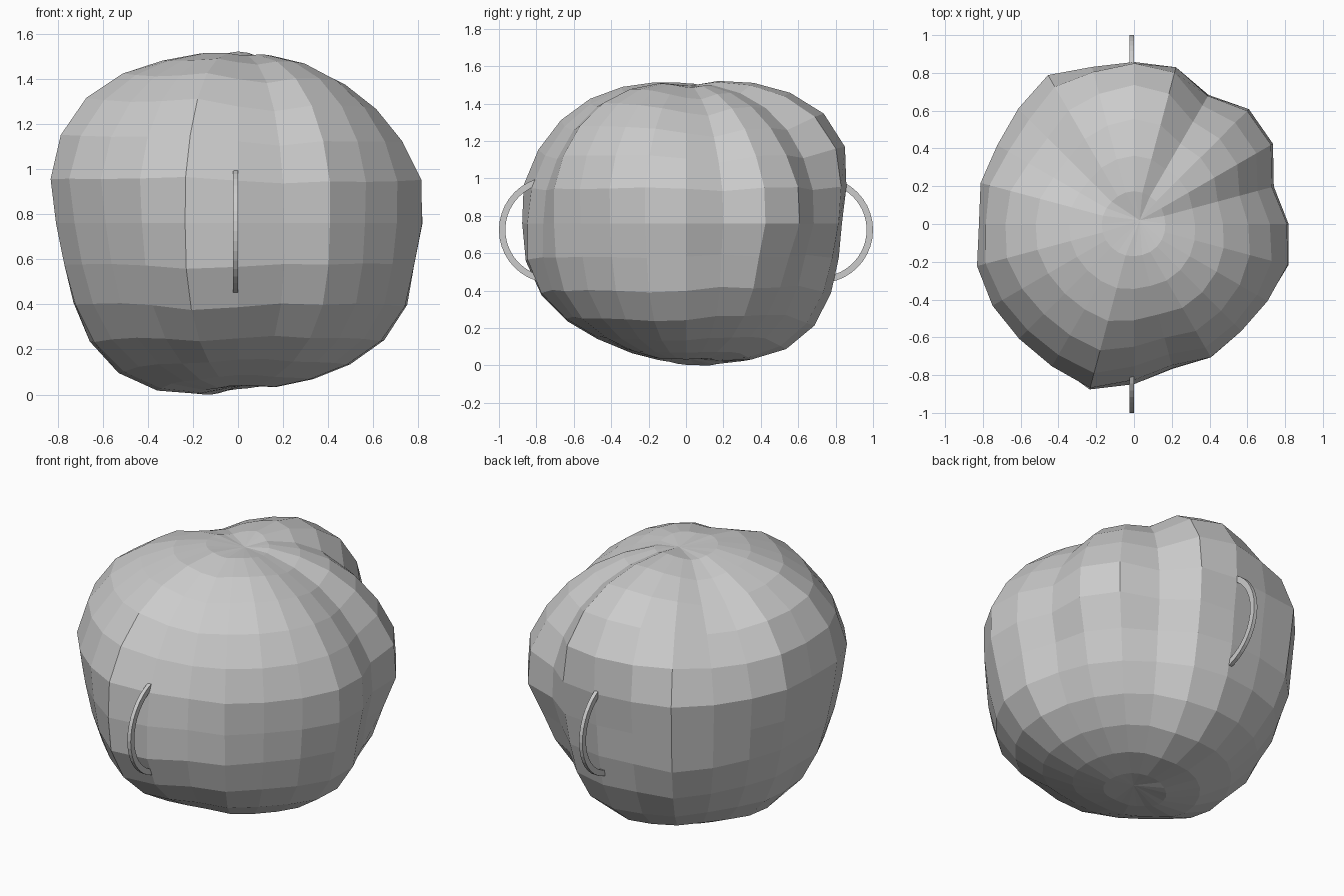
import bpy, bmesh
from math import sin, cos, pi, radians

if "Cube" in bpy.data.objects:
    bpy.data.objects.remove(bpy.data.objects["Cube"])

# Radii of eight upright profiles (right, then every 45 deg towards the back),
# each from elevation -90 to 90 in 15 degree steps
PROFILES = [
    [.72, .75, .775, .82, .85, .805, .825, .84, .79, .77, .745, .75, .735],
    [.72, .745, .77, .78, .79, .79, .86, .87, .83, .81, .78, .76, .735],
    [.72, .76, .825, .875, .85, .81, .80, .85, .93, .90, .84, .785, .735],
    [.72, .79, .83, .85, .87, .88, .88, .93, .89, .82, .78, .76, .735],
    [.72, .785, .84, .86, .825, .795, .81, .86, .89, .87, .80, .775, .735],
    [.72, .76, .785, .81, .82, .81, .83, .89, .88, .85, .81, .78, .735],
    [.72, .74, .75, .80, .87, .90, .88, .88, .86, .85, .81, .775, .735],
    [.72, .745, .765, .80, .82, .79, .78, .81, .82, .82, .80, .77, .735],
]
# Plan outline radius every 15 degrees
OUTLINE = [.82, .765, .85, .86, .79, .86, .86, .86, .91, .865, .835, .84,
           .82, .86, .865, .86, .87, .91, .85, .79, .82, .805, .82, .85]
MID_Z = 0.76
SEGS, RINGS = 24, 14


def sample(values, t):
    i = min(int(t), len(values) - 2)
    return values[i] + (values[i + 1] - values[i]) * (t - i)


def radius(seg, elev):
    a = seg / SEGS * 8
    i = int(a)
    w = (1 - cos((a - i) * pi)) / 2

    def blend(e):
        t = (e + 90) / 15
        return sample(PROFILES[i % 8], t) * (1 - w) + sample(PROFILES[(i + 1) % 8], t) * w

    widest = max(blend(e) * cos(radians(e)) for e in range(-60, 61, 5))
    # outline correction fades away from the widest band
    return blend(elev) * (OUTLINE[seg] / widest) ** (cos(radians(elev - 10)) ** 2.5 if elev > -75 else 0)


def mesh_object(name, bm):
    bmesh.ops.recalc_face_normals(bm, faces=bm.faces)
    me = bpy.data.meshes.new(name)
    bm.to_mesh(me)
    bm.free()
    ob = bpy.data.objects.new(name, me)
    bpy.context.collection.objects.link(ob)
    return ob


# Lumpy faceted body
bm = bmesh.new()
bottom = bm.verts.new((0.02, 0.02, MID_Z - 0.72))
top = bm.verts.new((0.03, 0.02, MID_Z + 0.735))
rows = []
for k in range(1, RINGS):
    e = -90 + 180 * k / RINGS
    row = []
    for s in range(SEGS):
        r, a = radius(s, e), 2 * pi * s / SEGS
        h = r * cos(radians(e))
        row.append(bm.verts.new((h * cos(a), h * sin(a), MID_Z + r * sin(radians(e)))))
    rows.append(row)
for s in range(SEGS):
    n = (s + 1) % SEGS
    bm.faces.new((bottom, rows[0][n], rows[0][s]))
    bm.faces.new((top, rows[-1][s], rows[-1][n]))
    for lo, hi in zip(rows, rows[1:]):
        bm.faces.new((lo[s], lo[n], hi[n], hi[s]))
mesh_object("body", bm)


# Half-ring handles of flat rectangular section at front and back
def handle(name, side):
    bm = bmesh.new()
    steps, major, thick, wide = 20, 0.268, 0.017, 0.011
    corners = [(-1, -1), (1, -1), (1, 1), (-1, 1)]
    loops = []
    for k in range(steps + 1):
        t = -pi / 2 + pi * k / steps
        loops.append([bm.verts.new((-0.012 + wide * u,
                                    side * (0.715 + (major + thick * v) * cos(t)),
                                    0.725 + (major + thick * v) * sin(t)))
                      for u, v in corners])
    for a, b in zip(loops, loops[1:]):
        for j in range(4):
            n = (j + 1) % 4
            bm.faces.new((a[j], a[n], b[n], b[j]))
    bm.faces.new(loops[0])
    bm.faces.new(loops[-1])
    mesh_object(name, bm)


handle("front_handle", -1)
handle("back_handle", 1)
